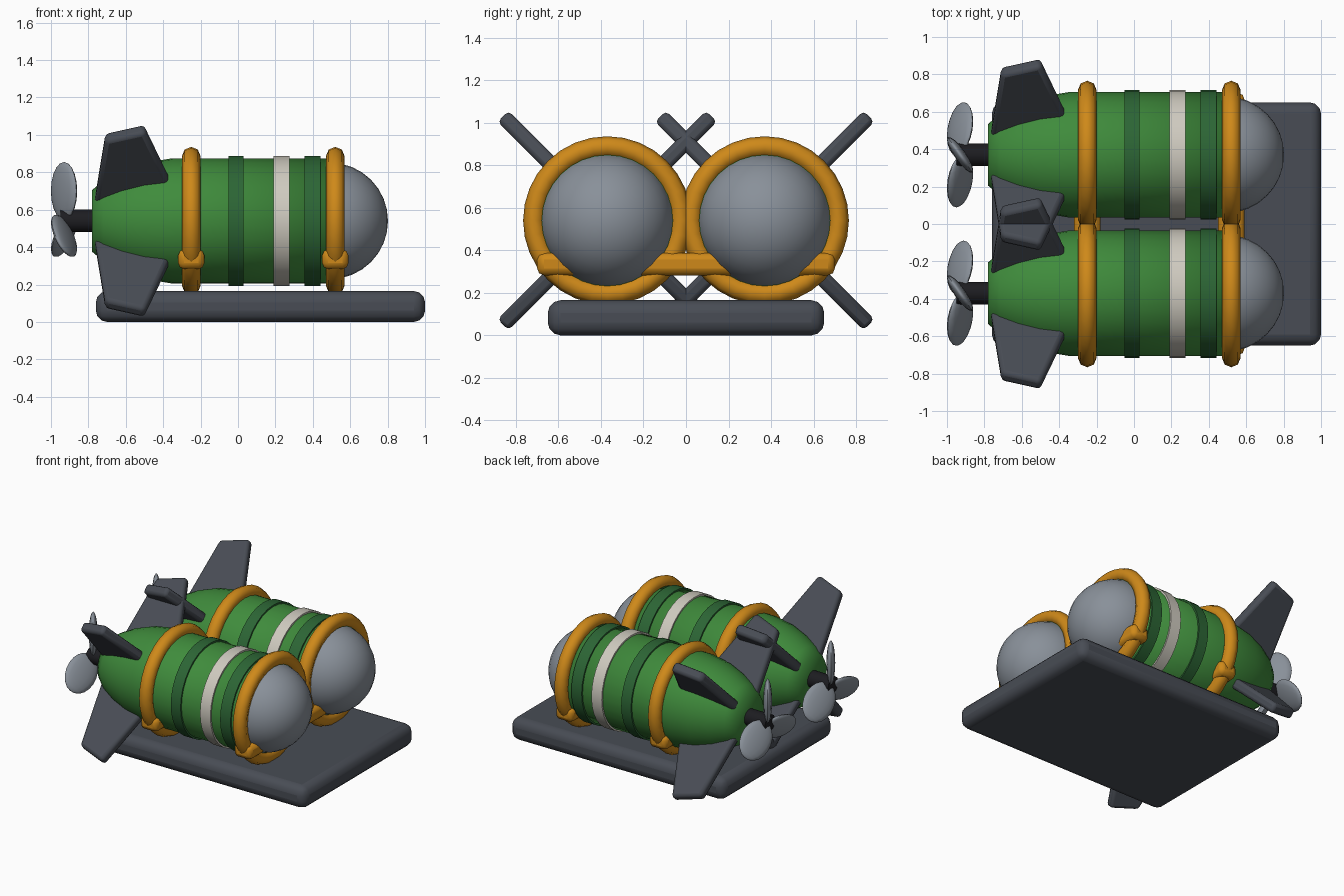
import bpy, bmesh
from math import pi, sin, cos, radians
from mathutils import Matrix, Vector

if "Cube" in bpy.data.objects:
    bpy.data.objects.remove(bpy.data.objects["Cube"])

def material(name, rgb):
    m = bpy.data.materials.new(name)
    m.diffuse_color = (*rgb, 1)
    m.use_nodes = True
    m.node_tree.nodes["Principled BSDF"].inputs["Base Color"].default_value = m.diffuse_color
    return m

GREEN = material("green", (0.05, 0.26, 0.045))
BAND = material("band_green", (0.025, 0.13, 0.035))
CREAM = material("cream", (0.62, 0.59, 0.52))
GOLD = material("gold", (0.62, 0.25, 0.01))
DARK = material("dark_grey", (0.065, 0.073, 0.09))
BLACK = material("black", (0.012, 0.012, 0.015))
STEEL = material("steel", (0.25, 0.28, 0.32))
Z = 0.54

def finish(bm, name, mat, loc=(0, 0, 0), bevel=0, segments=2, angle=35):
    bmesh.ops.recalc_face_normals(bm, faces=bm.faces)
    me = bpy.data.meshes.new(name)
    bm.to_mesh(me)
    bm.free()
    me.materials.append(mat)
    ob = bpy.data.objects.new(name, me)
    ob.location = loc
    bpy.context.collection.objects.link(ob)
    if bevel:
        mod = ob.modifiers.new("bevel", 'BEVEL')
        mod.width, mod.segments = bevel, segments
    bpy.ops.object.select_all(action='DESELECT')
    ob.select_set(True)
    bpy.context.view_layer.objects.active = ob
    bpy.ops.object.shade_smooth_by_angle(angle=radians(angle))
    return ob

def lathe(name, profile, mat, loc, n=32, angle=35):
    """Revolve (x, radius) points about the x axis and cap both ends."""
    bm = bmesh.new()
    rings = [[bm.verts.new((x, r * cos(2 * pi * i / n), r * sin(2 * pi * i / n)))
              for i in range(n)] for x, r in profile]
    for a, b in zip(rings, rings[1:]):
        for i in range(n):
            j = (i + 1) % n
            bm.faces.new((a[i], a[j], b[j], b[i]))
    bm.faces.new(rings[0])
    bm.faces.new(rings[-1])
    return finish(bm, name, mat, loc, angle=angle)

def box(name, size, loc, mat, bevel, segments):
    bm = bmesh.new()
    bmesh.ops.create_cube(bm, size=1, matrix=Matrix.Diagonal((*size, 1)))
    return finish(bm, name, mat, loc, bevel, segments)

def torus(name, major, minor, mat, loc, n=32, k=8):
    bm = bmesh.new()
    rings = []
    for i in range(n):
        a = 2 * pi * i / n
        row = []
        for j in range(k):
            b = 2 * pi * j / k
            r = major + minor * cos(b)
            row.append(bm.verts.new((minor * sin(b), r * cos(a), r * sin(a))))
        rings.append(row)
    for i in range(n):
        a, b = rings[i], rings[(i + 1) % n]
        for j in range(k):
            bm.faces.new((a[j], b[j], b[(j + 1) % k], a[(j + 1) % k]))
    return finish(bm, name, mat, loc, angle=60)

def ellipsoid(name, matrix, mat, loc, u=32, v=16):
    bm = bmesh.new()
    bmesh.ops.create_uvsphere(bm, u_segments=u, v_segments=v, radius=1, matrix=matrix)
    return finish(bm, name, mat, loc, angle=60)

def fin(name, turn, loc):
    outline = [(-0.77, 0.12), (-0.71, 0.635), (-0.50, 0.70), (-0.36, 0.29)]
    rot = Matrix.Rotation(turn, 4, 'X')
    bm = bmesh.new()
    sides = [[bm.verts.new(rot @ Vector((x, t, r))) for x, r in outline]
             for t in (-0.036, 0.036)]
    bm.faces.new(sides[0])
    bm.faces.new(sides[1])
    for i in range(4):
        j = (i + 1) % 4
        bm.faces.new((sides[0][i], sides[0][j], sides[1][j], sides[1][i]))
    return finish(bm, name, DARK, loc, 0.022, 2)

# Base slab and the two cradle bars
box("base_plate", (1.76, 1.30, 0.165), (0.12, 0, 0.0825), DARK, 0.06, 3)
for i, x in enumerate((-0.25, 0.52)):
    box(f"cradle_bar_{i}", (0.14, 1.40, 0.105), (x, 0, 0.335), GOLD, 0.032, 2)

for side, y in (("left", -0.37), ("right", 0.37)):
    loc = (0, y, Z)
    # Hull, smoothed across its end caps
    lathe(f"{side}_hull", [(-0.78, 0.165), (-0.72, 0.215), (-0.62, 0.268), (-0.5, 0.31),
                           (-0.35, 0.335), (0.55, 0.335)], GREEN, loc, angle=180)
    # Nose dome
    ellipsoid(f"{side}_nose", Matrix.Translation((0.49, 0, 0)) @ Matrix.Rotation(pi / 2, 4, 'Y')
              @ Matrix.Scale(0.312, 4), STEEL, loc)
    # Bands round the hull
    for i, (x0, x1, mat) in enumerate(((-0.05, 0.03, BAND), (0.19, 0.275, CREAM),
                                       (0.355, 0.44, BAND))):
        lathe(f"{side}_band_{i}", [(x0, 0.347), (x1, 0.347)], mat, loc)
    # Clamp rings
    for i, x in enumerate((-0.25, 0.52)):
        torus(f"{side}_clamp_ring_{i}", 0.346, 0.05, GOLD, (x, y, Z))
    # Tail fins in an X
    for i in range(4):
        fin(f"{side}_fin_{i}", pi / 4 + i * pi / 2, loc)
    # Propeller shaft and three pitched blades
    lathe(f"{side}_shaft", [(-0.95, 0.06), (-0.76, 0.06)], BLACK, loc, n=16)
    for i in range(3):
        m = (Matrix.Translation((-0.93, 0, 0)) @ Matrix.Rotation(i * 2 * pi / 3, 4, 'X')
             @ Matrix.Translation((0, 0, 0.16)) @ Matrix.Rotation(radians(35), 4, 'Z')
             @ Matrix.Diagonal((0.03, 0.115, 0.155, 1)))
        ellipsoid(f"{side}_blade_{i}", m, STEEL, loc, 16, 10)
